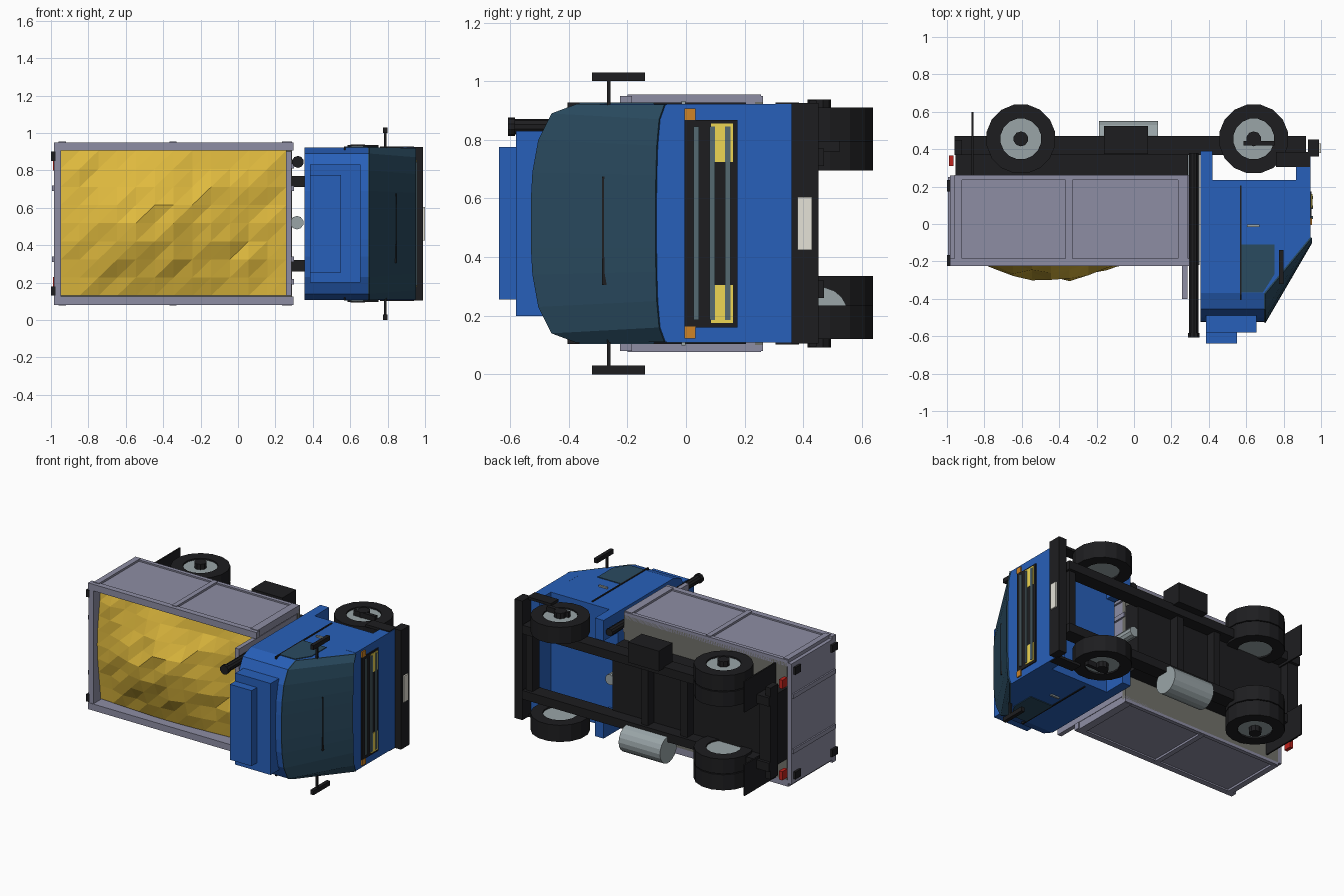
import bpy, bmesh, math, random
from mathutils import Vector, Matrix

if "Cube" in bpy.data.objects:
    bpy.data.objects.remove(bpy.data.objects["Cube"])

random.seed(4)
W = 1.03  # overall width; mirror plane is z = W / 2


def mat(name, rgb):
    m = bpy.data.materials.new(name)
    m.diffuse_color = (*[(c / 255) ** 2.2 for c in rgb], 1)
    m.use_nodes = True
    m.node_tree.nodes["Principled BSDF"].inputs["Base Color"].default_value = m.diffuse_color
    return m


BLUE = mat("blue_paint", (44, 96, 184))
BLACK = mat("black", (35, 35, 37))
GLASS = mat("glass", (46, 76, 96))
GREY = mat("bed_grey", (140, 140, 162))
FLOOR = mat("floor_grey", (112, 112, 106))
STEEL = mat("steel", (152, 163, 166))
TRIM = mat("trim", (85, 105, 112))
GOLD = mat("load_gold", (222, 184, 64))
YELLOW = mat("lamp_yellow", (238, 214, 84))
ORANGE = mat("indicator_orange", (205, 130, 42))
RED = mat("lamp_red", (190, 40, 35))
WHITE = mat("plate_white", (228, 225, 214))


def finish(name, bm, m):
    bmesh.ops.recalc_face_normals(bm, faces=bm.faces)
    me = bpy.data.meshes.new(name)
    bm.to_mesh(me)
    bm.free()
    me.materials.append(m)
    ob = bpy.data.objects.new(name, me)
    bpy.context.collection.objects.link(ob)
    return ob


def box(name, x, y, z, m):
    bm = bmesh.new()
    bmesh.ops.create_cube(bm, size=1)
    for v in bm.verts:
        v.co = [a + (c + .5) * (b - a) for c, (a, b) in zip(v.co, (x, y, z))]
    return finish(name, bm, m)


def pair(name, x, y, z, m):
    box(name + "_left", x, y, z, m)
    box(name + "_right", x, y, (W - z[1], W - z[0]), m)


def cyl(name, c, r, length, axis, m, n=16):
    bm = bmesh.new()
    rot = {"x": Matrix.Rotation(math.pi / 2, 4, "Y"), "y": Matrix.Rotation(math.pi / 2, 4, "X"),
           "z": Matrix.Identity(4)}[axis]
    bmesh.ops.create_cone(bm, cap_ends=True, segments=n, radius1=r, radius2=r, depth=length,
                          matrix=Matrix.Translation(c) @ rot)
    return finish(name, bm, m)


def loft(sections):
    """Closed solid through matching rings of 3D points."""
    bm = bmesh.new()
    rings = [[bm.verts.new(p) for p in s] for s in sections]
    for a, b in zip(rings, rings[1:]):
        for j in range(len(a)):
            k = (j + 1) % len(a)
            bm.faces.new((a[j], a[k], b[k], b[j]))
    bm.faces.new(rings[0])
    bm.faces.new(rings[-1])
    return bm


def tyre(name, x, z0, z1):
    n, prof = 16, [(.11, z0), (.187, z0), (.187, z1), (.11, z1)]
    bm = bmesh.new()
    rings = [[bm.verts.new((x + r * math.cos(t), .455 + r * math.sin(t), z)) for r, z in prof]
             for t in [2 * math.pi * (i + .5) / n for i in range(n)]]
    for i in range(n):
        a, b = rings[i], rings[(i + 1) % n]
        for j in range(len(prof)):
            k = (j + 1) % len(prof)
            bm.faces.new((a[j], b[j], b[k], a[k]))
    finish(name, bm, BLACK)
    cyl(name + "_rim", (x, .455, (z0 + z1) / 2), .114, z1 - z0 - .02, "z", STEEL)


# wheels and hubs
for side, flip in (("left", False), ("right", True)):
    for nm, x, a, b in (("front_tyre", .64, .795, .91), ("rear_outer_tyre", -.605, .803, .91),
                        ("rear_inner_tyre", -.605, .695, .797)):
        tyre(f"{nm}_{side}", x, *((W - b, W - a) if flip else (a, b)))
    for x in (.64, -.605):
        cyl("hub_" + side, (x, .455, W - .915 if flip else .915), .04, .045, "z", BLACK, 10)

# chassis
pair("frame_rail", (-.96, .92), (.37, .47), (.71, .77), BLACK)
box("bed_subframe", (-.955, .29), (.26, .385), (.27, .76), BLACK)
for x in (-.9, -.3, .0, .88):
    box("cross_member", (x - .025, x + .025), (.375, .45), (.28, .75), BLACK)
box("rear_bar", (-.96, -.92), (.37, .45), (.2, .83), BLACK)
pair("tail_lamp", (-.99, -.965), (.31, .365), (.8, .86), RED)
pair("mud_flap", (-.868, -.858), (.26, .6), (.695, .91), BLACK)
cyl("fuel_tank", (-.03, .46, .205), .092, .315, "x", STEEL, 18)
box("battery_box", (-.16, .075), (.375, .525), (.76, .9), BLACK)

# load bed
box("bed_floor", (-.955, .29), (.235, .262), (.1, .93), FLOOR)
pair("bed_side", (-.96, .29), (-.2, .26), (.905, .94), GREY)
pair("bed_side_rim", (-.985, .297), (-.225, -.185), (.905, .95), GREY)
pair("bed_side_sill", (-.96, .29), (.235, .262), (.905, .95), GREY)
for x0, x1 in ((-.96, -.92), (-.365, -.33), (.235, .29)):
    pair("bed_side_post", (x0, x1), (-.2, .255), (.93, .954), GREY)
box("headboard", (.257, .287), (-.4, .26), (.13, .9), GREY)
pair("headboard_rib", (.28, .3), (-.22, .26), (.69, .72), GREY)
pair("headboard_outer_rib", (.28, .3), (-.22, .26), (.81, .84), GREY)
box("tailgate", (-.985, -.947), (-.222, .26), (.1, .93), GREY)
pair("tailgate_rib", (-.995, -.97), (-.21, .25), (.69, .72), GREY)
for y in (-.225, .175):
    pair("tailgate_latch", (-1, -.975), (y, y + .06), (.85, .9), BLACK)

# heaped load: jittered grid on a mound
bm = bmesh.new()
nx, nz = 12, 8
grid = []
for i in range(nx + 1):
    row = []
    for k in range(nz + 1):
        u, v = i / nx, k / nz
        edge = i in (0, nx) or k in (0, nz)
        hill = math.exp(-((u - .43) / .4) ** 2 - ((v - .5) / .42) ** 2)
        y = -.13 - .16 * hill - (0 if edge else random.uniform(-.015, .025))
        row.append(bm.verts.new((-.947 + 1.205 * u, y, .13 + .775 * v)))
    grid.append(row)
for i in range(nx):
    for k in range(nz):
        a, b, c, d = grid[i][k], grid[i + 1][k], grid[i + 1][k + 1], grid[i][k + 1]
        bm.faces.new((a, b, c))
        bm.faces.new((a, c, d))
rim = [e for e in bm.edges if e.is_boundary]
for v in bmesh.ops.extrude_edge_only(bm, edges=rim)["geom"]:
    if isinstance(v, bmesh.types.BMVert):
        v.co.y = .235
bmesh.ops.holes_fill(bm, edges=[e for e in bm.edges if e.is_boundary])
finish("load", bm, GOLD)

# cab shell: crowned roof section lofted down the raked windscreen to the scuttle
half = [(-.525, .6), (-.52, .69), (-.5, .8), (-.455, .89), (-.37, .922)]
front_half = [(-.1, .6), (-.099, .68), (-.096, .78), (-.088, .87), (-.07, .92)]


def section(x, pts, low=()):
    full = [(y, W - z) for y, z in reversed(pts)] + list(pts)
    return [(x, y, z) for y, z in full + [(q, z) for q in low for z in (.922, W - .922)]]


finish("cab", loft([section(.355, half, [.235]), section(.695, half, [.235]),
                    section(.943, front_half, [.235])]), BLUE)

# windscreen: the same raked faces, pushed forward and up a little
rows = [section(x, pts) for x, pts in ((.695, half), (.943, front_half))]
outer, inner = [[[(x + d, y - d * .5, z) for x, y, z in r] for r in rows] for d in (.008, -.004)]
finish("windscreen", loft([outer[0], outer[1], inner[1], inner[0]]), GLASS)
glass = bpy.data.objects["windscreen"].data
bm = bmesh.new()
bm.from_mesh(glass)
n = len(rows[0])
bm.verts.ensure_lookup_table()
# open shell: swap the two flat end caps for the missing link between first and last ring
bmesh.ops.delete(bm, geom=[f for f in bm.faces if len(f.verts) > 4 or
                           abs(f.calc_center_median().z - W / 2) < .001 and
                           max(v.co.z for v in f.verts) > .9], context="FACES_ONLY")
for j in range(n - 1):
    a, b = bm.verts[j], bm.verts[j + 1]
    c, d = bm.verts[3 * n + j + 1], bm.verts[3 * n + j]
    bm.faces.new((a, b, c, d))
for j in (0, n - 1):
    bm.faces.new([bm.verts[r * n + j] for r in range(4)])
bmesh.ops.recalc_face_normals(bm, faces=bm.faces)
bm.to_mesh(glass)
bm.free()

box("cab_nose", (.865, .943), (-.065, .362), (W - .922, .922), BLUE)
pair("cab_rear_skirt", (.355, .42), (.23, .39), (.78, .922), BLUE)
box("roof_deflector_base", (.385, .655), (-.58, -.49), (.2, .83), BLUE)
box("roof_deflector_top", (.385, .55), (-.638, -.575), (.255, .775), BLUE)

# doors: windows, seams, handles, mirrors, steps
win = [(.575, -.11), (.75, -.11), (.75, -.27), (.69, -.365), (.575, -.365)]
for side, a, b in (("left", .91, .927), ("right", W - .91, W - .927)):
    finish("side_window_" + side, loft([[(x, y, z) for x, y in win] for z in (a, b)]), GLASS)
pair("door_seam", (.566, .576), (-.405, .205), (.9, .927), BLACK)
pair("door_handle", (.605, .67), (-.016, -.002), (.915, .932), STEEL)
pair("mirror", (.775, .8), (-.32, -.14), (1.0, 1.03), BLACK)
pair("mirror_arm", (.78, .795), (-.27, -.258), (.88, 1.0), BLACK)
pair("front_step", (.76, .94), (.305, .385), (.91, .928), BLACK)
pair("cab_step", (.585, .75), (.42, .445), (.88, .935), BLACK)

# front face: grille, lamps, bumper, wiper
box("grille", (.93, .95), (-.005, .175), (.16, .867), BLACK)
pair("headlamp", (.94, .954), (.085, .16), (.725, .855), YELLOW)
for y in (.035, .09, .142):
    box("grille_bar", (.94, .958), (y - .009, y + .009), (.185, .845), TRIM)
pair("indicator", (.93, .952), (-.005, .032), (.867, .907), ORANGE)
box("bumper", (.93, .99), (.36, .452), (.105, .925), BLACK)
box("number_plate", (.98, 1.0), (.38, .43), (.425, .605), WHITE)
box("wiper", (.832, .848), (-.287, -.27), (.305, .675), BLACK)

# exhaust stack and hoist ram behind the cab
cyl("exhaust_stack", (.32, -.11, .845), .026, .98, "y", BLACK, 10)
cyl("exhaust_tip", (.32, -.595, .845), .032, .025, "y", BLACK, 10)
cyl("hoist_ram", (.315, .08, .52), .036, .6, "y", STEEL, 10)
